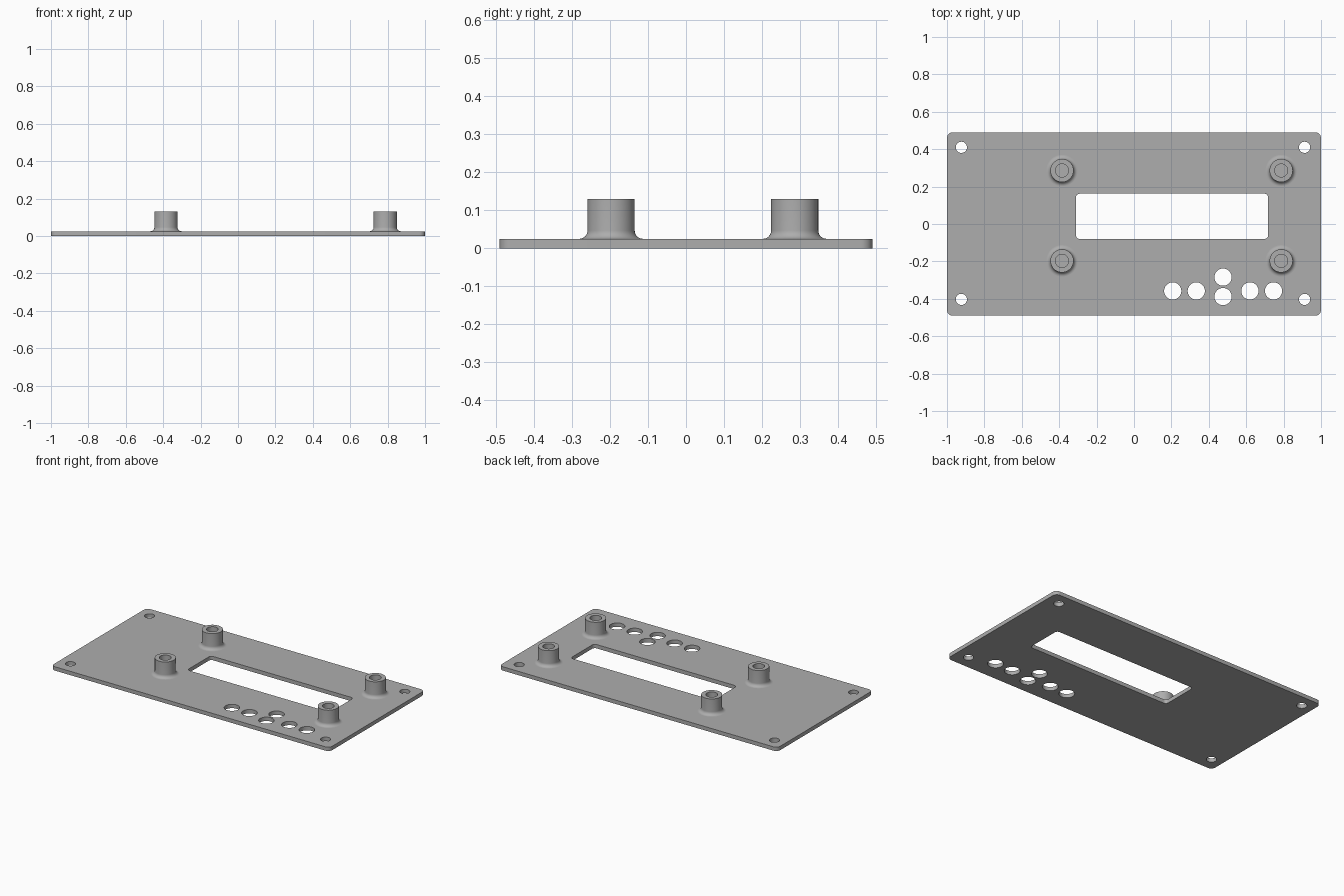
import bpy
import bmesh
from math import sin, cos, pi, radians
from mathutils import Matrix, Vector

cube = bpy.data.objects.get("Cube")
if cube:
    bpy.data.objects.remove(cube, do_unlink=True)

PLATE_TOP = 0.025
POST_TOP = 0.13

grey = bpy.data.materials.new("panel grey")
grey.use_nodes = True
colour = (0.42, 0.42, 0.42, 1)
grey.diffuse_color = colour
grey.node_tree.nodes["Principled BSDF"].inputs["Base Color"].default_value = colour


def circle(x, y, r, n=40):
    return [(x + r * cos(2 * pi * i / n), y + r * sin(2 * pi * i / n)) for i in range(n)]


def rounded_rect(x0, x1, y0, y1, r, steps=8):
    centres = [(x1 - r, y1 - r), (x0 + r, y1 - r), (x0 + r, y0 + r), (x1 - r, y0 + r)]
    return [(cx + r * cos(pi / 2 * (k + i / steps)), cy + r * sin(pi / 2 * (k + i / steps)))
            for k, (cx, cy) in enumerate(centres) for i in range(steps + 1)]


def finish(obj):
    bpy.ops.object.select_all(action="DESELECT")
    obj.select_set(True)
    bpy.context.view_layer.objects.active = obj
    if obj.type == "CURVE":
        bpy.ops.object.convert(target="MESH")
        obj = bpy.context.object
    obj.data.materials.clear()
    obj.data.materials.append(grey)
    bm = bmesh.new()
    bm.from_mesh(obj.data)
    bmesh.ops.remove_doubles(bm, verts=bm.verts, dist=1e-5)
    bmesh.ops.recalc_face_normals(bm, faces=bm.faces)
    bm.to_mesh(obj.data)
    bm.free()
    bpy.ops.object.shade_smooth_by_angle(angle=radians(30))


# Plate outline, display window, screw holes and button holes
loops = [rounded_rect(-1, 1, -0.49, 0.49, 0.03),
         rounded_rect(-0.31, 0.717, -0.08, 0.162, 0.02)]
loops += [circle(x, y, 0.03) for x in (-0.923, 0.912) for y in (-0.403, 0.41)]
buttons = [(x, -0.358) for x in (0.207, 0.333, 0.62, 0.746)]
buttons += [(0.476, -0.284), (0.476, -0.388)]
loops += [circle(x, y, 0.046) for x, y in buttons]

curve = bpy.data.curves.new("panel_plate", "CURVE")
curve.dimensions = "2D"
curve.fill_mode = "BOTH"
curve.extrude = PLATE_TOP / 2
for pts in loops:
    spline = curve.splines.new("POLY")
    spline.points.add(len(pts) - 1)
    for p, (x, y) in zip(spline.points, pts):
        p.co = (x, y, 0, 1)
    spline.use_cyclic_u = True
plate = bpy.data.objects.new("panel_plate", curve)
plate.location.z = PLATE_TOP / 2
bpy.context.collection.objects.link(plate)
finish(plate)


# Standoff posts: flared foot, straight wall, blind screw hole
def standoff(name, x, y, r=0.062, bore=0.035, flare=0.022):
    profile = [(r + flare * (1 - sin(a)), PLATE_TOP + flare * (1 - cos(a)))
               for a in (pi / 2 * i / 8 for i in range(9))]
    profile += [(r, POST_TOP), (bore, POST_TOP), (bore, PLATE_TOP + 0.004), (0, PLATE_TOP + 0.004)]
    bm = bmesh.new()
    verts = [bm.verts.new((px, 0, pz)) for px, pz in profile]
    edges = [bm.edges.new(pair) for pair in zip(verts, verts[1:])]
    bmesh.ops.spin(bm, geom=verts + edges, cent=(0, 0, 0), axis=(0, 0, 1),
                   angle=2 * pi, steps=48, use_duplicate=False)
    mesh = bpy.data.meshes.new(name)
    bm.to_mesh(mesh)
    bm.free()
    obj = bpy.data.objects.new(name, mesh)
    obj.location = (x, y, 0)
    bpy.context.collection.objects.link(obj)
    finish(obj)


for side, x in (("right", -0.385), ("left", 0.787)):
    for end, y in (("front", -0.197), ("back", 0.286)):
        standoff(f"standoff_{end}_{side}", x, y)
